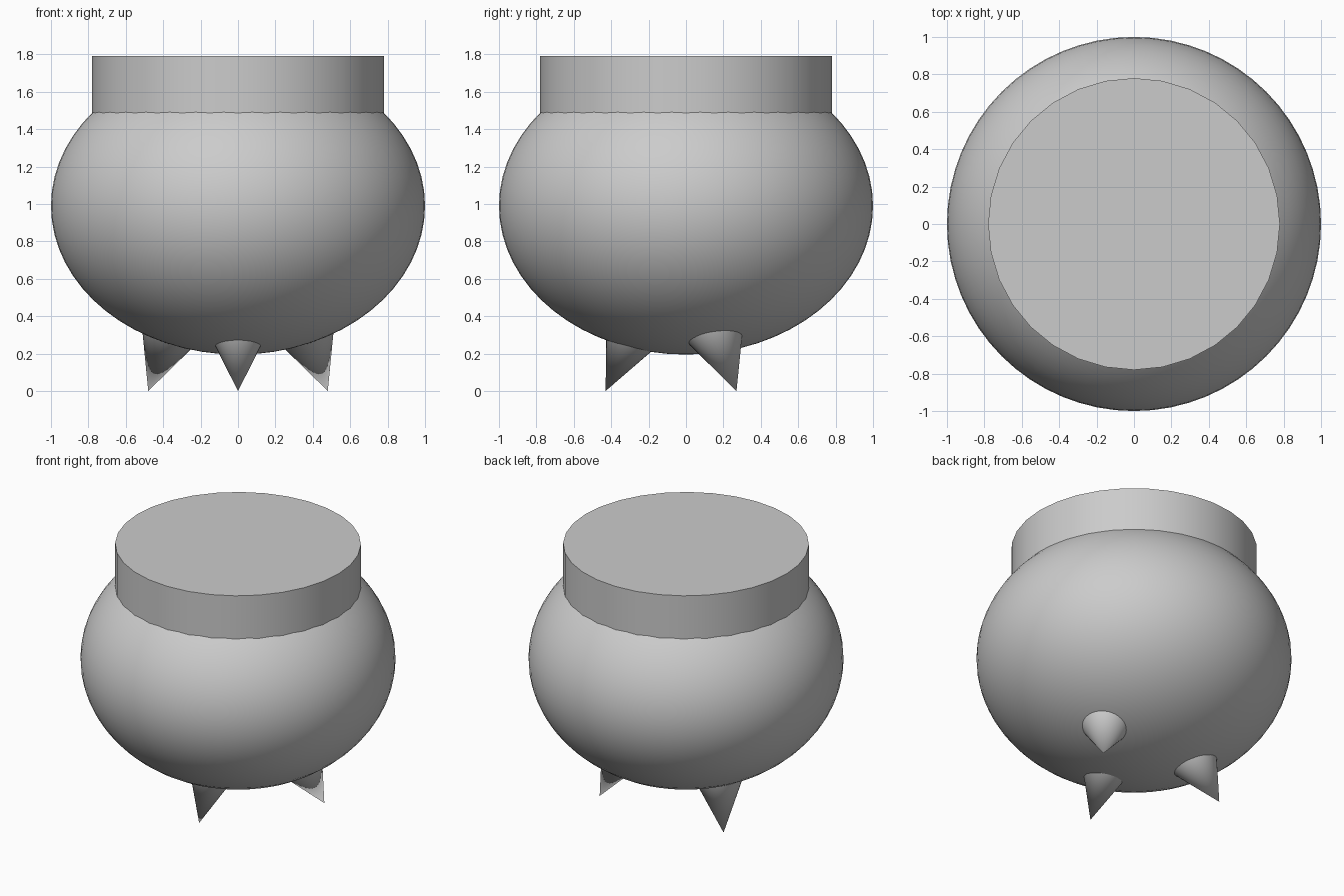
import bpy
from math import radians
from mathutils import Vector

if "Cube" in bpy.data.objects:
    bpy.data.objects.remove(bpy.data.objects["Cube"])


def finish(name, angle=40):
    ob = bpy.context.object
    ob.name = name
    bpy.ops.object.transform_apply(location=False, rotation=True, scale=True)
    bpy.ops.object.shade_smooth_by_angle(angle=radians(angle))
    return ob


# Round pot body: a squashed sphere
bpy.ops.mesh.primitive_uv_sphere_add(segments=64, ring_count=32, radius=1, location=(0, 0, 0.99))
bpy.context.object.scale = (1, 1, 0.795)
finish("pot_body")

# Straight collar with a flat closed top
bpy.ops.mesh.primitive_cylinder_add(vertices=32, radius=0.78, depth=0.4, location=(0, 0, 1.59))
finish("pot_collar")


# Pointed feet: cones leaning outward, apex down
def foot(name, tip, lean, radius=0.18, height=0.4):
    up = Vector((lean[0], lean[1], 1)).normalized()
    bpy.ops.mesh.primitive_cone_add(vertices=32, radius1=radius, radius2=0, depth=height,
                                    location=Vector(tip) + up * height / 2)
    bpy.context.object.rotation_euler = (-up).to_track_quat('Z', 'Y').to_euler()
    finish(name)


foot("front_foot", (0, -0.43, 0), (0, 0.466))
for side, s in (("left", -1), ("right", 1)):
    foot("back_foot_" + side, (s * 0.48, 0.27, 0), (-s * 0.364, -0.36))
